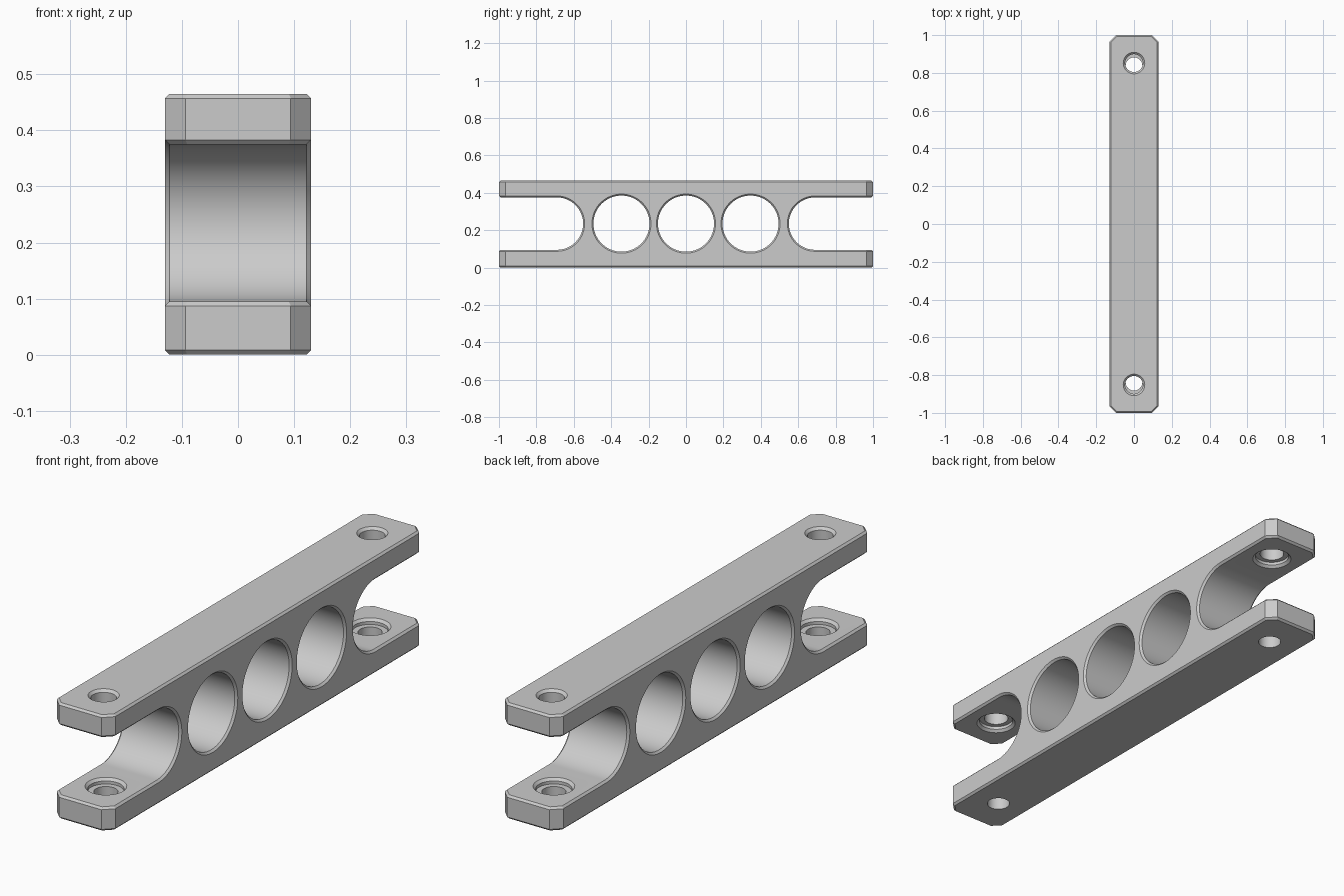
import bpy, bmesh
from math import sin, cos, pi, radians
from mathutils import Matrix, Vector

cube = bpy.data.objects.get("Cube")
if cube:
    bpy.data.objects.remove(cube)

HALF_W, HEIGHT = 0.13, 0.465
MID = HEIGHT / 2 + 0.0025
SLOT_R, SLOT_Y = 0.14, 0.69
CHAMFER = 0.008

metal = bpy.data.materials.new("plain grey")
metal.use_nodes = True
grey = (0.6, 0.6, 0.6, 1)
metal.diffuse_color = grey
metal.node_tree.nodes["Principled BSDF"].inputs["Base Color"].default_value = grey


def make_object(name, bm):
    bmesh.ops.recalc_face_normals(bm, faces=bm.faces[:])
    mesh = bpy.data.meshes.new(name)
    bm.to_mesh(mesh)
    bm.free()
    obj = bpy.data.objects.new(name, mesh)
    bpy.context.collection.objects.link(obj)
    mesh.materials.append(metal)
    return obj


def lathe(name, rings, matrix, sides=64):
    """Closed round solid from (radius, height) rings along local z."""
    bm = bmesh.new()
    loops = [[bm.verts.new(matrix @ Vector((r * cos(2 * pi * i / sides),
                                            r * sin(2 * pi * i / sides), h)))
              for i in range(sides)] for r, h in rings]
    for a, b in zip(loops, loops[1:]):
        for i in range(sides):
            j = (i + 1) % sides
            bm.faces.new((a[i], a[j], b[j], b[i]))
    bm.faces.new(loops[0])
    bm.faces.new(loops[-1])
    return make_object(name, bm)


# Side profile: a bar with a round-bottomed slot in each end
arc = [(SLOT_Y - SLOT_R * sin(pi * i / 40), MID - SLOT_R * cos(pi * i / 40))
       for i in range(41)]
half = [(1, 0), (1, MID - SLOT_R)] + arc + [(1, MID + SLOT_R), (1, HEIGHT)]
profile = half + [(-y, z) for y, z in reversed(half)]

bm = bmesh.new()
face = bm.faces.new([bm.verts.new((-HALF_W, y, z)) for y, z in profile])
ext = bmesh.ops.extrude_face_region(bm, geom=[face])
bmesh.ops.translate(bm, vec=(2 * HALF_W, 0, 0),
                    verts=[v for v in ext["geom"] if isinstance(v, bmesh.types.BMVert)])
bmesh.ops.recalc_face_normals(bm, faces=bm.faces[:])

# Clipped vertical corners, then a fine chamfer on every square edge
corners = [e for e in bm.edges
           if all(abs(v.co.y) > 0.999 for v in e.verts)
           and abs(e.verts[0].co.z - e.verts[1].co.z) > 0.01]
bmesh.ops.bevel(bm, geom=corners, offset=0.036, segments=1, affect='EDGES')
square = [e for e in bm.edges if e.calc_face_angle(0) > radians(60)]
bmesh.ops.bevel(bm, geom=square, offset=CHAMFER, segments=1, affect='EDGES',
                clamp_overlap=False)
body = make_object("slotted_bar", bm)

# Cutters for the three large cross holes
cutters = []
R, OVER = 0.15, 0.01
edge = HALF_W - CHAMFER
cross = [(R + CHAMFER + OVER, -HALF_W - OVER), (R, -edge),
         (R, edge), (R + CHAMFER + OVER, HALF_W + OVER)]
for y in (-0.345, 0, 0.345):
    place = Matrix.Translation((0, y, MID)) @ Matrix.Rotation(pi / 2, 4, 'Y')
    cutters.append(lathe("cross_hole_cutter", cross, place))

# Cutters for the counterbored screw holes in the arms
low, high = MID - SLOT_R, MID + SLOT_R
lower = [(0.044, -0.02), (0.044, low - 0.022), (0.066, low - 0.022),
         (0.066, low - 0.01), (0.086, low + 0.01)]
upper = [(0.086, high - 0.01), (0.066, high + 0.01), (0.066, high + 0.022),
         (0.047, high + 0.022), (0.047, HEIGHT - 0.01), (0.067, HEIGHT + 0.01)]
for side in (-1, 1):
    for name, rings, y in (("lower", lower, 0.838), ("upper", upper, 0.852)):
        cutters.append(lathe(name + "_screw_hole_cutter", rings,
                             Matrix.Translation((0, side * y, 0)), 48))

for cutter in cutters:
    cut = body.modifiers.new(cutter.name, 'BOOLEAN')
    cut.operation = 'DIFFERENCE'
    cut.solver = 'EXACT'
    cut.object = cutter

# Bake the cuts, drop the cutters and smooth the round walls
bpy.context.view_layer.update()
graph = bpy.context.evaluated_depsgraph_get()
body.data = bpy.data.meshes.new_from_object(body.evaluated_get(graph))
body.modifiers.clear()
for cutter in cutters:
    bpy.data.objects.remove(cutter)
bpy.ops.object.select_all(action='DESELECT')
bpy.context.view_layer.objects.active = body
body.select_set(True)
bpy.ops.object.shade_smooth_by_angle(angle=radians(25))
